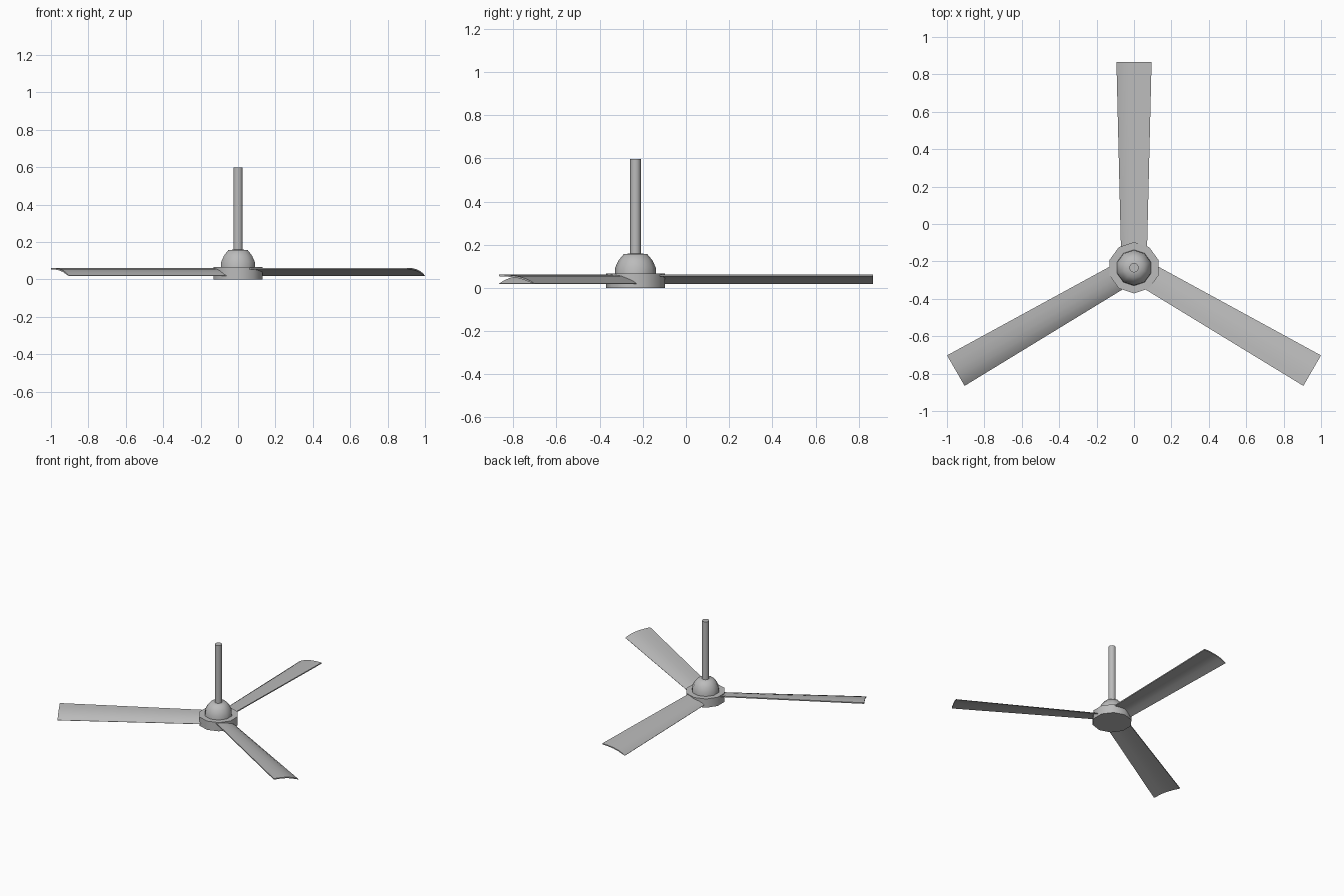
import bpy, bmesh, math

if "Cube" in bpy.data.objects:
    bpy.data.objects.remove(bpy.data.objects["Cube"])

CY = -0.234      # fan axis position in y
SIDES = 10

grey = bpy.data.materials.new("light grey")
grey.diffuse_color = (0.5, 0.5, 0.5, 1)
grey.use_nodes = True
grey.node_tree.nodes["Principled BSDF"].inputs["Base Color"].default_value = grey.diffuse_color


def finish(bm, name, smooth_angle):
    bmesh.ops.recalc_face_normals(bm, faces=bm.faces)
    me = bpy.data.meshes.new(name)
    bm.to_mesh(me)
    bm.free()
    ob = bpy.data.objects.new(name, me)
    bpy.context.collection.objects.link(ob)
    me.materials.append(grey)
    ob.location = (0, CY, 0)
    bpy.ops.object.select_all(action='DESELECT')
    ob.select_set(True)
    bpy.context.view_layer.objects.active = ob
    bpy.ops.object.shade_smooth_by_angle(angle=math.radians(smooth_angle))
    return ob


def turned(name, profile, smooth_angle=50):
    """Ten-sided turned part from (radius, height) rings, capped at both ends."""
    bm = bmesh.new()
    rings = []
    for r, z in profile:
        rings.append([bm.verts.new((r * math.sin(2 * math.pi * i / SIDES),
                                    r * math.cos(2 * math.pi * i / SIDES), z))
                      for i in range(SIDES)])
    for a, b in zip(rings, rings[1:]):
        for i in range(SIDES):
            j = (i + 1) % SIDES
            bm.faces.new((a[i], a[j], b[j], b[i]))
    bm.faces.new(rings[0])
    bm.faces.new(rings[-1])
    return finish(bm, name, smooth_angle)


def blade(name, angle):
    """Tapered, cambered blade: steep at the low edge, flat at the high edge."""
    section = [(-1.0, 0.020), (-0.75, 0.034), (-0.4, 0.046),
               (0.0, 0.055), (0.5, 0.060), (1.0, 0.062)]
    thick = 0.008
    outline = section + [(u, max(z - thick, 0.018)) for u, z in reversed(section)]
    bm = bmesh.new()
    ends = []
    for y, half in ((0.11, 0.070), (1.10, 0.094)):
        ends.append([bm.verts.new((u * half, y, z)) for u, z in outline])
    n = len(outline)
    for i in range(n):
        j = (i + 1) % n
        bm.faces.new((ends[0][i], ends[0][j], ends[1][j], ends[1][i]))
    for e in ends:
        bm.faces.new(e)
    ob = finish(bm, name, 40)
    ob.rotation_euler.z = angle


# Motor housing, domed cover and hanging rod
turned("motor_housing", [(0.137, 0.0), (0.137, 0.066)])
turned("domed_cover", [(0.096, 0.064), (0.094, 0.095), (0.078, 0.128),
                       (0.055, 0.156), (0.02, 0.160)])
turned("hanging_rod", [(0.0255, 0.15), (0.0255, 0.597)])

# Three blades
for k in range(3):
    blade("blade_%d" % (k + 1), k * 2 * math.pi / 3)
